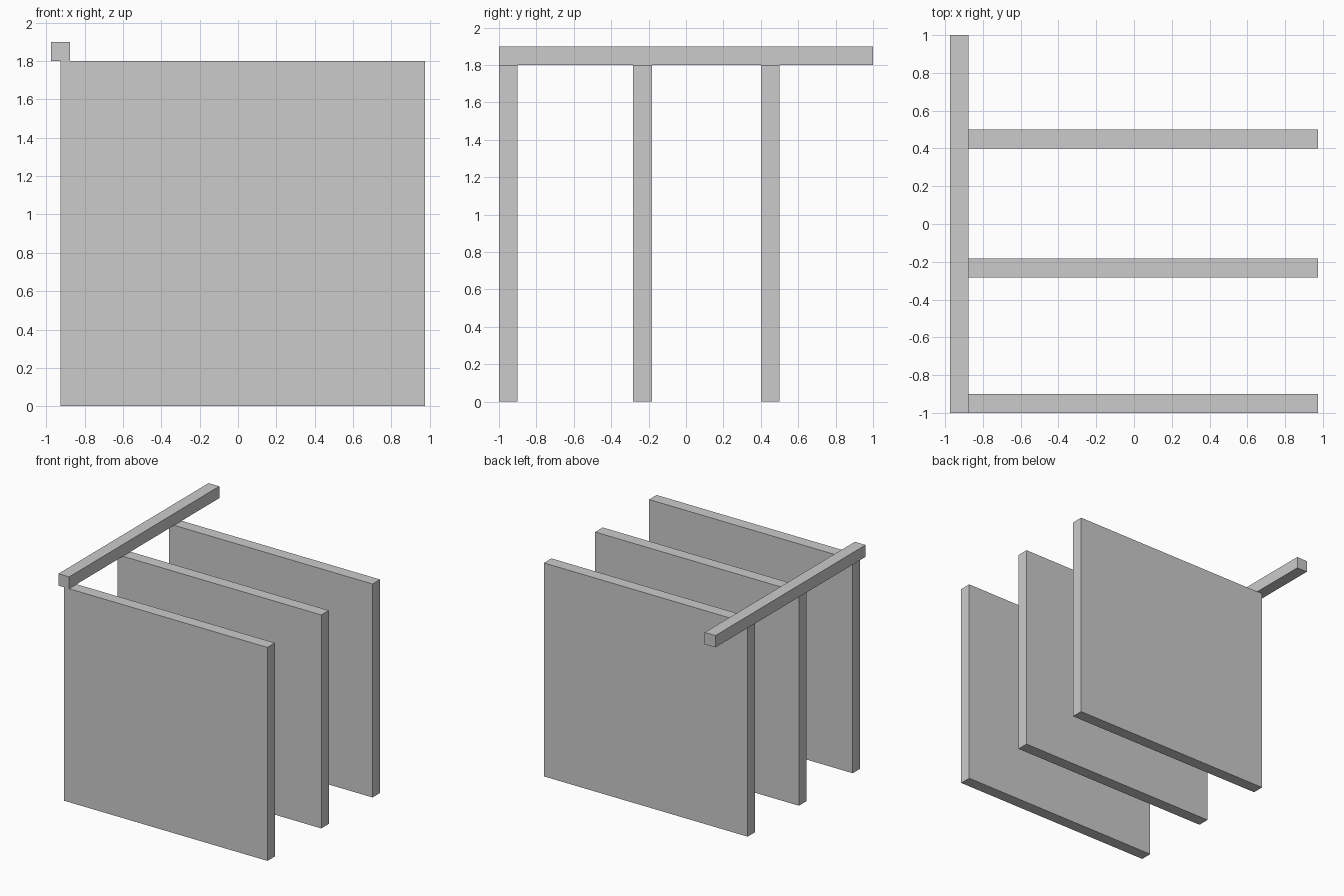
import bpy

if "Cube" in bpy.data.objects:
    bpy.data.objects.remove(bpy.data.objects["Cube"])


def box(name, lo, hi):
    """Axis-aligned box between two corners."""
    centre = [(a + b) / 2 for a, b in zip(lo, hi)]
    size = [b - a for a, b in zip(lo, hi)]
    bpy.ops.mesh.primitive_cube_add(size=1, location=centre)
    obj = bpy.context.object
    obj.name = name
    obj.scale = size
    bpy.ops.object.transform_apply(location=False, rotation=False, scale=True)
    return obj


THICK = 0.1

# Three upright panels, running left to right
for name, y in (("front_panel", -1.0), ("middle_panel", -0.283), ("back_panel", 0.4)):
    box(name, (-0.925, y, 0), (0.975, y + THICK, 1.8))

# Square bar lying across the left ends of the panels
box("top_bar", (-0.975, -1, 1.8), (-0.875, 1, 1.9))
